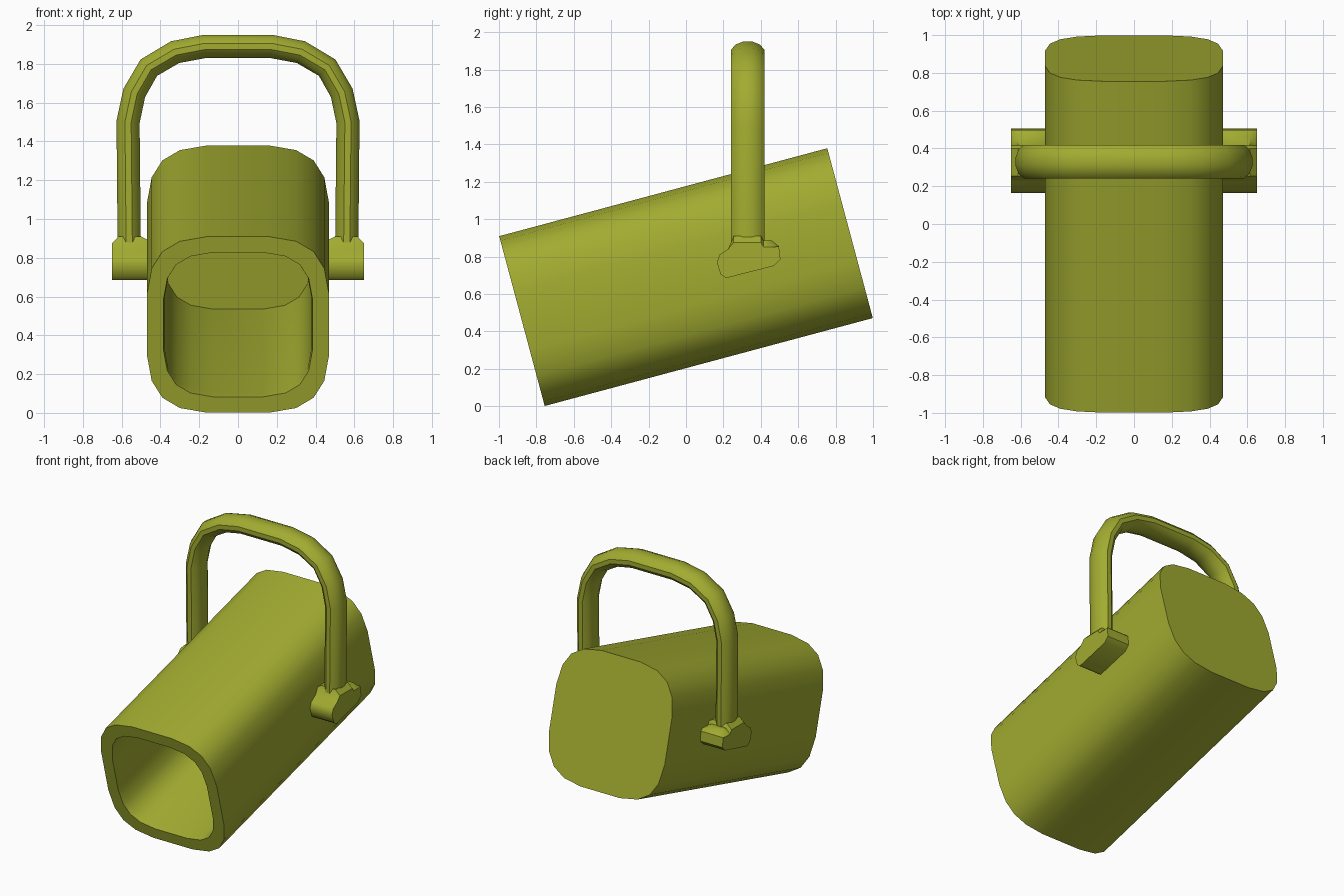
import bpy, bmesh
from math import sin, cos, pi, radians
from mathutils import Vector, Matrix

if "Cube" in bpy.data.objects:
    bpy.data.objects.remove(bpy.data.objects["Cube"])

olive = bpy.data.materials.new("olive")
olive.diffuse_color = (0.36, 0.41, 0.03, 1)
olive.use_nodes = True
olive.node_tree.nodes["Principled BSDF"].inputs["Base Color"].default_value = olive.diffuse_color


def loft(name, rings, smooth_angle=40):
    """Skin closed rings in order and cap both ends."""
    bm = bmesh.new()
    loops = [[bm.verts.new(p) for p in ring] for ring in rings]
    n = len(loops[0])
    for a, b in zip(loops, loops[1:]):
        for i in range(n):
            j = (i + 1) % n
            bm.faces.new((a[i], a[j], b[j], b[i]))
    bm.faces.new(loops[0])
    bm.faces.new(loops[-1])
    bmesh.ops.recalc_face_normals(bm, faces=bm.faces[:])
    mesh = bpy.data.meshes.new(name)
    bm.to_mesh(mesh)
    bm.free()
    mesh.materials.append(olive)
    obj = bpy.data.objects.new(name, mesh)
    bpy.context.collection.objects.link(obj)
    bpy.ops.object.select_all(action='DESELECT')
    obj.select_set(True)
    bpy.context.view_layer.objects.active = obj
    bpy.ops.object.shade_smooth_by_angle(angle=radians(smooth_angle))
    return obj


# Tilted body: rounded-square tube, open at the front, closed at the back
quarter = [(0.47, 0.16), (0.445, 0.30), (0.39, 0.39), (0.30, 0.445), (0.16, 0.47)]
section = []
for k in range(4):
    turn = Matrix.Rotation(k * pi / 2, 2)
    section += [turn @ Vector(p) for p in quarter]

tilt = Matrix.Translation((0, 0, 0.69)) @ Matrix.Rotation(radians(15), 4, 'X')


def body_ring(along, half):
    return [tilt @ Vector((p.x * half / 0.47, along, p.y * half / 0.47)) for p in section]


loft("body", [body_ring(0.908, 0.47), body_ring(-0.908, 0.47),
              body_ring(-0.908, 0.385), body_ring(-0.87, 0.38), body_ring(0.82, 0.38)])

# Arched handle: oval section swept along a mirrored path
half_path = [(0.56, 0.78), (0.567, 1.50), (0.535, 1.65), (0.46, 1.78), (0.325, 1.86), (0.17, 1.89)]
path = [Vector(p) for p in half_path] + [Vector((-x, z)) for x, z in reversed(half_path)]
rings = []
for i, p in enumerate(path):
    before = (p - path[i - 1]).normalized() if i else None
    after = (path[i + 1] - p).normalized() if i < len(path) - 1 else None
    t = ((before or after) + (after or before)).normalized()
    ring = []
    for k in range(12):
        a = 2 * pi * (k + 0.5) / 12
        out, side = 0.062 * cos(a), 0.092 * sin(a)
        ring.append((p.x + t.y * out, 0.33 + side, p.y - t.x * out))
    rings.append(ring)
loft("handle", rings)

# Pivot brackets on both sides of the body
outline = [(0.165, 0.77), (0.185, 0.705), (0.215, 0.685), (0.47, 0.75), (0.505, 0.785),
           (0.497, 0.855), (0.46, 0.885), (0.415, 0.885), (0.40, 0.91), (0.255, 0.91),
           (0.225, 0.84), (0.18, 0.81)]
for side, label in ((1, "right"), (-1, "left")):
    profile = []
    for x, lower in ((0.44, 0.03), (0.50, 0.0), (0.615, 0.0), (0.65, 0.035)):
        profile.append([(side * x, y, z - (lower if z > 0.87 else 0)) for y, z in outline])
    loft("bracket_" + label, profile)
